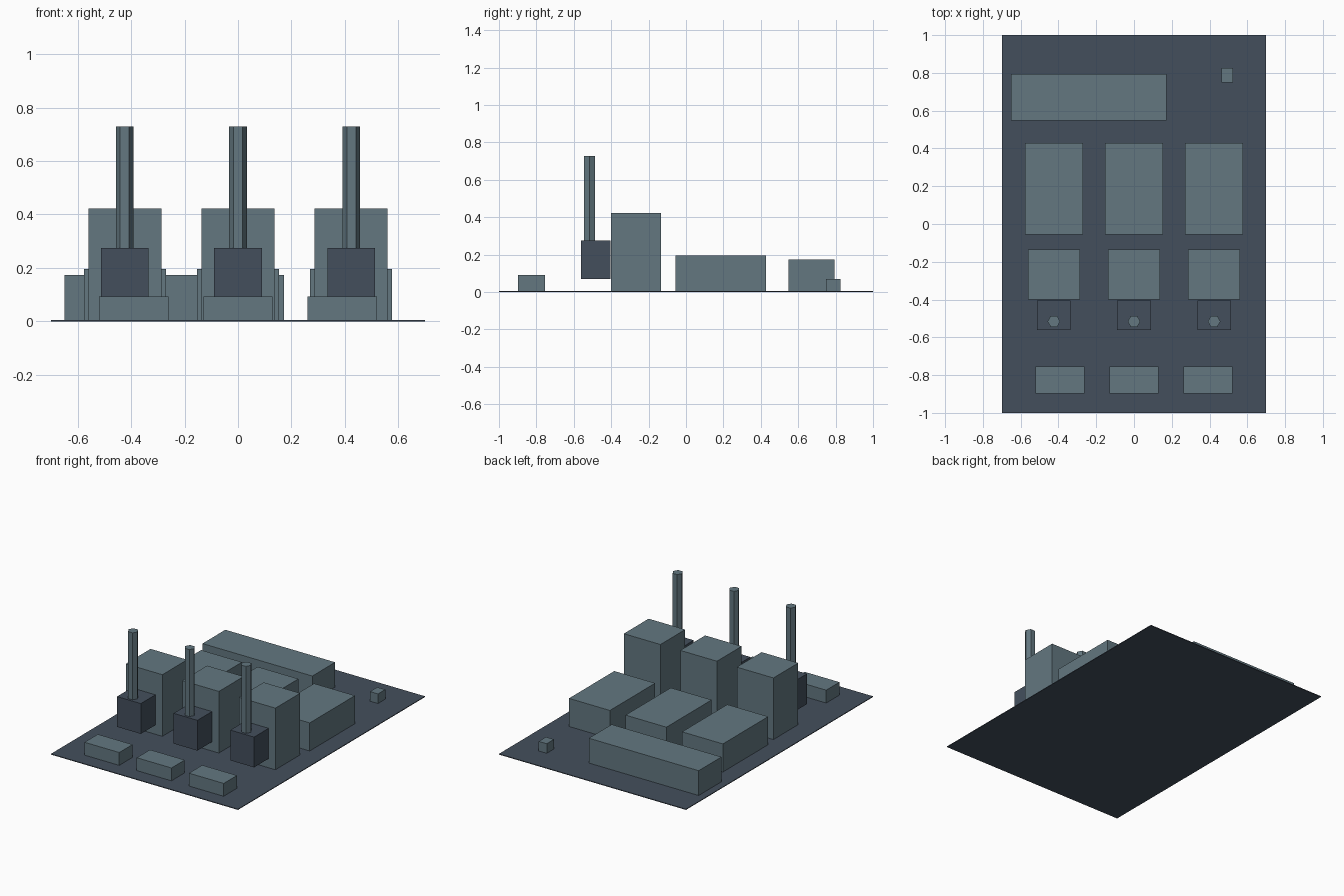
import bpy
import bmesh
from mathutils import Matrix

cube = bpy.data.objects.get("Cube")
if cube:
    bpy.data.objects.remove(cube, do_unlink=True)


def material(name, rgb):
    mat = bpy.data.materials.new(name)
    mat.use_nodes = True
    color = (*rgb, 1)
    mat.diffuse_color = color
    mat.node_tree.nodes["Principled BSDF"].inputs["Base Color"].default_value = color
    return mat


light = material("blue grey", (0.125, 0.186, 0.217))
dark = material("dark slate", (0.057, 0.078, 0.108))


def finish(name, bm, mat):
    mesh = bpy.data.meshes.new(name)
    bm.to_mesh(mesh)
    bm.free()
    mesh.materials.append(mat)
    obj = bpy.data.objects.new(name, mesh)
    bpy.context.collection.objects.link(obj)
    return obj


def box(name, x, y, z, mat):
    """Box spanning the (low, high) pairs x, y and z."""
    spans = (x, y, z)
    bm = bmesh.new()
    place = Matrix.Translation([(a + b) / 2 for a, b in spans])
    size = Matrix.Diagonal([b - a for a, b in spans] + [1])
    bmesh.ops.create_cube(bm, size=1, matrix=place @ size)
    return finish(name, bm, mat)


def chimney(name, x, y, radius, low, high, mat):
    bm = bmesh.new()
    # Six sides with corners on the x axis
    bmesh.ops.create_cone(bm, cap_ends=True, segments=6, radius1=radius,
                          radius2=radius, depth=high - low)
    corner = max(bm.verts, key=lambda v: v.co.x).co
    if abs(corner.y) > radius * 0.1:
        bmesh.ops.rotate(bm, verts=bm.verts, matrix=Matrix.Rotation(0.5235988, 3, "Z"))
    bmesh.ops.translate(bm, verts=bm.verts, vec=(x, y, (low + high) / 2))
    return finish(name, bm, mat)


def around(x, half):
    return (x - half, x + half)


# Ground slab
base = 0.005
box("ground", (-0.7, 0.7), (-1, 1), (0, base), dark)

# Three generating units side by side
for side, s in (("right", -1), ("middle", 0), ("left", 1)):
    box(side + "_front_shed", around(s * 0.391, 0.13), (-0.897, -0.755), (base, 0.092), light)
    box(side + "_filter_house", around(s * 0.424, 0.089), (-0.561, -0.405), (0.07, 0.275), dark)
    chimney(side + "_chimney", s * 0.424, -0.516, 0.0335, 0.27, 0.728, light)
    box(side + "_boiler_house", around(s * 0.423, 0.137), (-0.4, -0.135), (base, 0.422), light)
    box(side + "_turbine_hall", around(s * 0.423, 0.153), (-0.056, 0.428), (base, 0.195), light)

# Rear buildings
box("long_rear_hall", (-0.65, 0.172), (0.549, 0.793), (base, 0.173), light)
box("small_hut", (0.464, 0.524), (0.748, 0.826), (base, 0.07), light)
